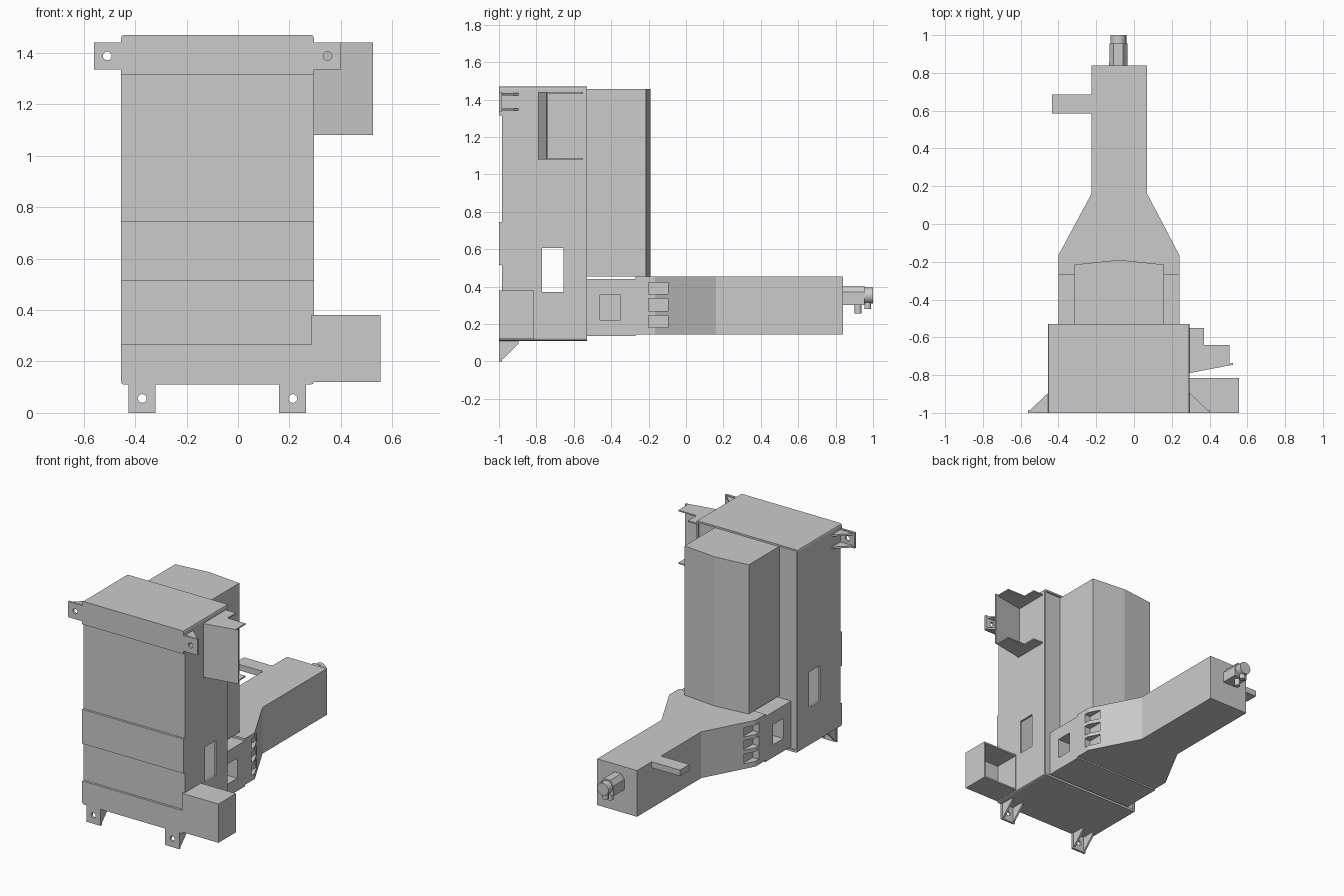
import bpy, bmesh, math
from mathutils import Vector

if "Cube" in bpy.data.objects:
    bpy.data.objects.remove(bpy.data.objects["Cube"])

grey = bpy.data.materials.new("plain_grey")
grey.diffuse_color = (0.6, 0.6, 0.6, 1)
grey.use_nodes = True
grey.node_tree.nodes["Principled BSDF"].inputs["Base Color"].default_value = grey.diffuse_color


def prism(name, pts, lo, hi, axis='z'):
    """Extrude a 2D outline: axis z takes (x,y), x takes (y,z), y takes (x,z)."""
    place = {'z': lambda p, t: (p[0], p[1], t),
             'x': lambda p, t: (t, p[0], p[1]),
             'y': lambda p, t: (p[0], t, p[1])}[axis]
    bm = bmesh.new()
    a = [bm.verts.new(place(p, lo)) for p in pts]
    b = [bm.verts.new(place(p, hi)) for p in pts]
    n = len(pts)
    bm.faces.new(a)
    bm.faces.new(b)
    for i in range(n):
        bm.faces.new((a[i], a[(i + 1) % n], b[(i + 1) % n], b[i]))
    bmesh.ops.recalc_face_normals(bm, faces=bm.faces)
    me = bpy.data.meshes.new(name)
    bm.to_mesh(me)
    bm.free()
    me.materials.append(grey)
    ob = bpy.data.objects.new(name, me)
    bpy.context.collection.objects.link(ob)
    return ob


def box(name, x0, x1, y0, y1, z0, z1):
    return prism(name, [(x0, y0), (x1, y0), (x1, y1), (x0, y1)], z0, z1)


def ring(cx, cy, r, n, turn=0.0):
    return [(cx + r * math.cos(turn + math.tau * i / n),
             cy + r * math.sin(turn + math.tau * i / n)) for i in range(n)]


def cut(ob, *cutters):
    """Subtract the cutters, then remove them."""
    bpy.context.view_layer.objects.active = ob
    for c in cutters:
        m = ob.modifiers.new("cut", 'BOOLEAN')
        m.operation, m.solver, m.object = 'DIFFERENCE', 'EXACT', c
        bpy.ops.object.modifier_apply(modifier=m.name)
        bpy.data.objects.remove(c)
    return ob


# Case: stepped front bands, hollow, with a window in each side
F, R, B = -1.0, -0.985, -0.53
case = prism("case", [(B, .11), (F, .11), (F, .265), (R, .265), (R, .515), (F, .515),
                      (F, .745), (R, .745), (R, 1.315), (F, 1.315), (F, 1.47), (B, 1.47)],
             -.455, .295, 'x')
bm = bmesh.new()
bm.from_mesh(case.data)
corners = [e for e in bm.edges
           if all(v.co.z < .12 or v.co.z > 1.46 for v in e.verts)
           and abs(e.verts[0].co.y - e.verts[1].co.y) > .3]
bmesh.ops.bevel(bm, geom=corners, offset=.012, segments=2, affect='EDGES', profile=.5)
bm.to_mesh(case.data)
bm.free()
cut(case,
    box("cavity", -.44, .28, -.97, -.555, .125, 1.455),
    box("window_cutter", -.6, .5, -.77, -.655, .37, .605),
    box("back_recess", -.443, .283, -.542, -.5, .125, 1.458))

# Rear column with a shallow pointed back
prism("rear_column", [(-.315, -.545), (.16, -.545), (.16, -.215), (-.08, -.19), (-.315, -.215)],
      .455, 1.455)

# Neck between case and duct, with a recessed opening on each side
neck = box("duct_neck", -.4, .24, -.545, -.27, .135, .44)
cut(neck, box("opening_right", .13, .3, -.46, -.35, .22, .355),
    box("opening_left", -.5, -.29, -.46, -.35, .22, .355))

# Tapered duct with three scooped slots on each side
duct = prism("duct", [(-.4, -.27), (.24, -.27), (.24, -.165), (.07, .16), (.07, .84),
                      (-.225, .84), (-.225, .16), (-.4, -.165)], .145, .455)
for z0, z1 in ((.18, .245), (.27, .335), (.36, .422)):
    cut(duct, box("slot_right", .195, .3, -.2, -.095, z0, z1),
        box("slot_left", -.5, -.355, -.2, -.095, z0, z1))

# Side arm on the duct
box("side_arm", -.435, -.22, .585, .685, .415, .455)

# Valve at the duct end: chamfered body, round tip, collar and two nubs
vx, vz = -.083, .352
prism("valve_body", [(vx - .048, .302), (vx + .048, .302), (vx + .048, .37), (vx + .025, .402),
                     (vx - .025, .402), (vx - .048, .37)], .835, .955, 'y')
tip = prism("valve_tip", ring(vx, vz, .042, 20), .95, 1.0, 'y')
prism("valve_collar", ring(vx, vz, .052, 8, math.pi / 8), .84, .86, 'y')
nubs = [prism("valve_nub", ring(vx, y, .018, 12), z, .33)
        for y, z in ((.92, .255), (.972, .28))]

# Lower side box, open at the back
inlet = box("inlet_box", .285, .555, -1.0, -.815, .12, .38)
cut(inlet, box("inlet_cavity", .297, .545, -.99, -.7, .13, .37))

# Upper side hood: slanted front plate with top and bottom flanges
prism("hood_front", [(.29, -.79), (.525, -.745), (.523, -.737), (.29, -.78)], 1.08, 1.44)
flange = [(.29, -.79), (.505, -.747), (.505, -.64), (.37, -.64), (.37, -.55), (.29, -.55)]
for z in (1.08, 1.432):
    prism("hood_flange", flange, z, z + .008)

# Mounting ears at the top: drilled plate with two triangular gussets
for s in (-1, 1):
    edge = -.455 if s < 0 else .295
    x0, x1 = sorted((edge - s * .012, edge + s * .105))
    ear = box("ear_plate", x0, x1, -1.0, -.985, 1.335, 1.44)
    cut(ear, prism("ear_hole", ring(edge + s * .053, 1.388, .017, 16), -1.1, -.9, 'y'))
    for z in (1.34, 1.422):
        prism("ear_gusset", [(edge, -.986), (edge + s * .095, -.986),
                             (edge + s * .085, -.975), (edge, -.895)], z, z + .012)

# Mounting feet at the bottom: the same plate and gussets turned down
for x0 in (-.425, .16):
    foot = box("foot_plate", x0, x0 + .105, -1.0, -.985, 0, .12)
    cut(foot, prism("foot_hole", ring(x0 + .053, .056, .017, 16), -1.1, -.9, 'y'))
    for x in (x0 + .004, x0 + .089):
        prism("foot_gusset", [(-.986, .01), (-.975, .015), (-.895, .095),
                              (-.895, .115), (-.986, .115)], x, x + .012, 'x')

# Smooth the round parts only
for ob in [tip] + nubs:
    bpy.ops.object.select_all(action='DESELECT')
    ob.select_set(True)
    bpy.context.view_layer.objects.active = ob
    bpy.ops.object.shade_smooth_by_angle(angle=math.radians(35))
